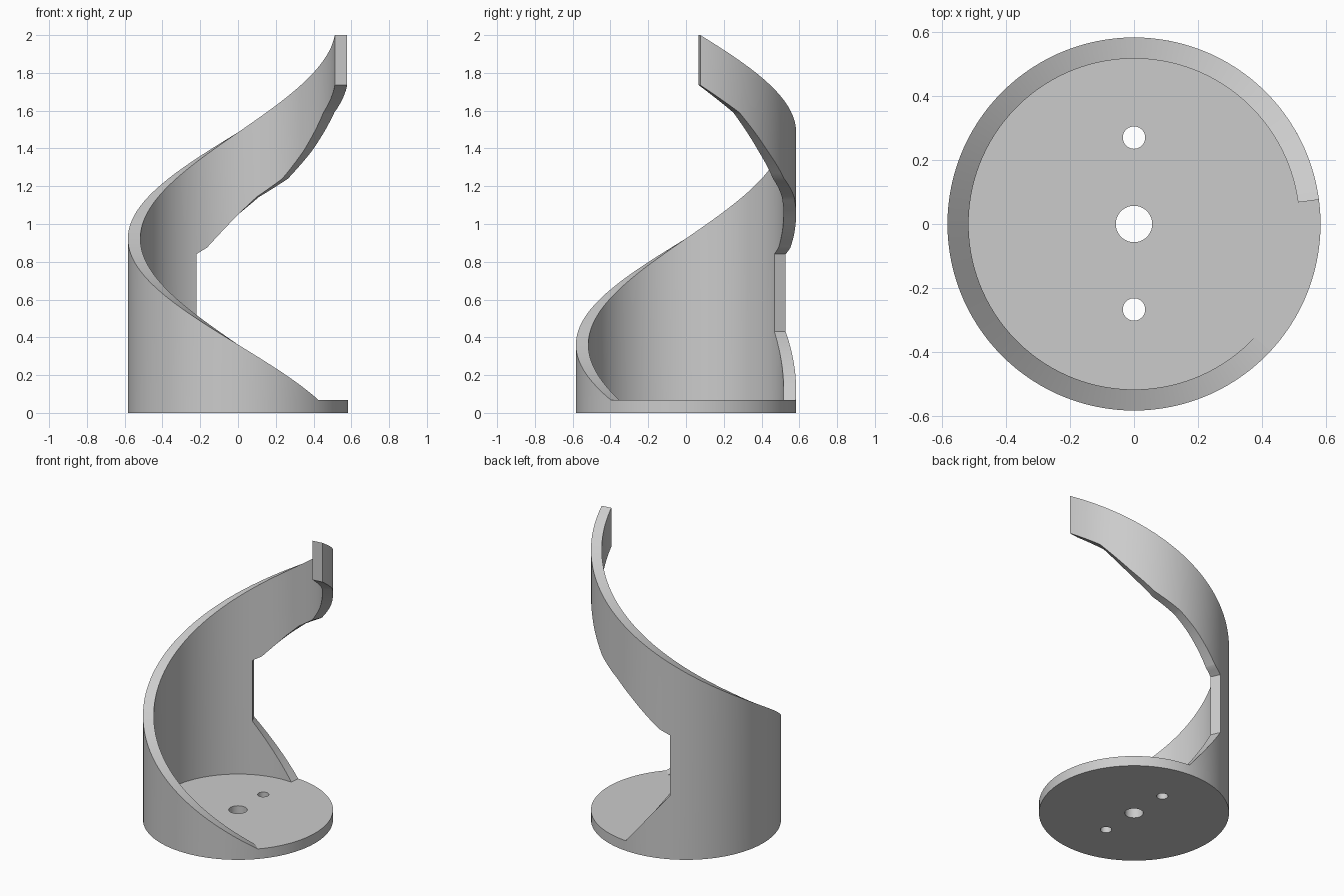
import bpy, bmesh, math
from mathutils import Vector

if "Cube" in bpy.data.objects:
    bpy.data.objects.remove(bpy.data.objects["Cube"], do_unlink=True)

R_OUT, R_IN, BASE = 0.583, 0.517, 0.068
SEGMENTS = 120

grey = bpy.data.materials.new("plain grey")
grey.use_nodes = True
colour = (0.6, 0.6, 0.6, 1)
grey.diffuse_color = colour
grey.node_tree.nodes["Principled BSDF"].inputs["Base Color"].default_value = colour


def finish(bm, name):
    bmesh.ops.recalc_face_normals(bm, faces=bm.faces)
    mesh = bpy.data.meshes.new(name)
    bm.to_mesh(mesh)
    bm.free()
    mesh.materials.append(grey)
    obj = bpy.data.objects.new(name, mesh)
    bpy.context.collection.objects.link(obj)
    bpy.ops.object.select_all(action='DESELECT')
    obj.select_set(True)
    bpy.context.view_layer.objects.active = obj
    bpy.ops.object.shade_smooth_by_angle(angle=math.radians(25))
    return obj


def extrude(bm, offset):
    geom = bmesh.ops.extrude_face_region(bm, geom=bm.faces[:], use_keep_orig=True)["geom"]
    moved = [g for g in geom if isinstance(g, bmesh.types.BMVert)]
    bmesh.ops.translate(bm, verts=moved, vec=offset)


# Round base plate with a centre hole and two screw holes
bm = bmesh.new()
for radius, y, count in ((R_OUT, 0, SEGMENTS), (0.057, 0, 48), (0.035, 0.27, 40), (0.035, -0.267, 40)):
    ring = [bm.verts.new((radius * math.cos(math.tau * i / count),
                          y + radius * math.sin(math.tau * i / count), 0)) for i in range(count)]
    for i in range(count):
        bm.edges.new((ring[i - 1], ring[i]))
bmesh.ops.triangle_fill(bm, edges=bm.edges[:], use_beauty=True, use_dissolve=False, normal=(0, 0, 1))
extrude(bm, (0, 0, BASE))
finish(bm, "base_plate")

# Spiral wall: unrolled outline as (clockwise degrees, height)
outline = [(43, BASE), (352.5, 2.0), (352.5, 1.735), (331, 1.59), (312, 1.385),
           (297, 1.24), (281, 1.143), (270, 1.05), (251.5, 0.875),
           (244.8, 0.84), (244.8, 0.43), (274.3, BASE)]
bm = bmesh.new()
bm.faces.new([bm.verts.new((a, 0, z)) for a, z in outline])

# Slice the outline so that it bends smoothly
step = 360 / SEGMENTS
for i in range(SEGMENTS):
    bmesh.ops.bisect_plane(bm, geom=bm.verts[:] + bm.edges[:] + bm.faces[:], dist=1e-5,
                           plane_co=(i * step, 0, 0), plane_no=(1, 0, 0))

# Thicken the sheet, then roll it into a cylinder
extrude(bm, (0, 1, 0))
for v in bm.verts:
    angle = -math.radians(v.co.x)
    radius = R_OUT + (R_IN - R_OUT) * v.co.y
    v.co = Vector((radius * math.cos(angle), radius * math.sin(angle), v.co.z))
bmesh.ops.triangulate(bm, faces=[f for f in bm.faces if len(f.verts) > 4])
finish(bm, "spiral_wall")
